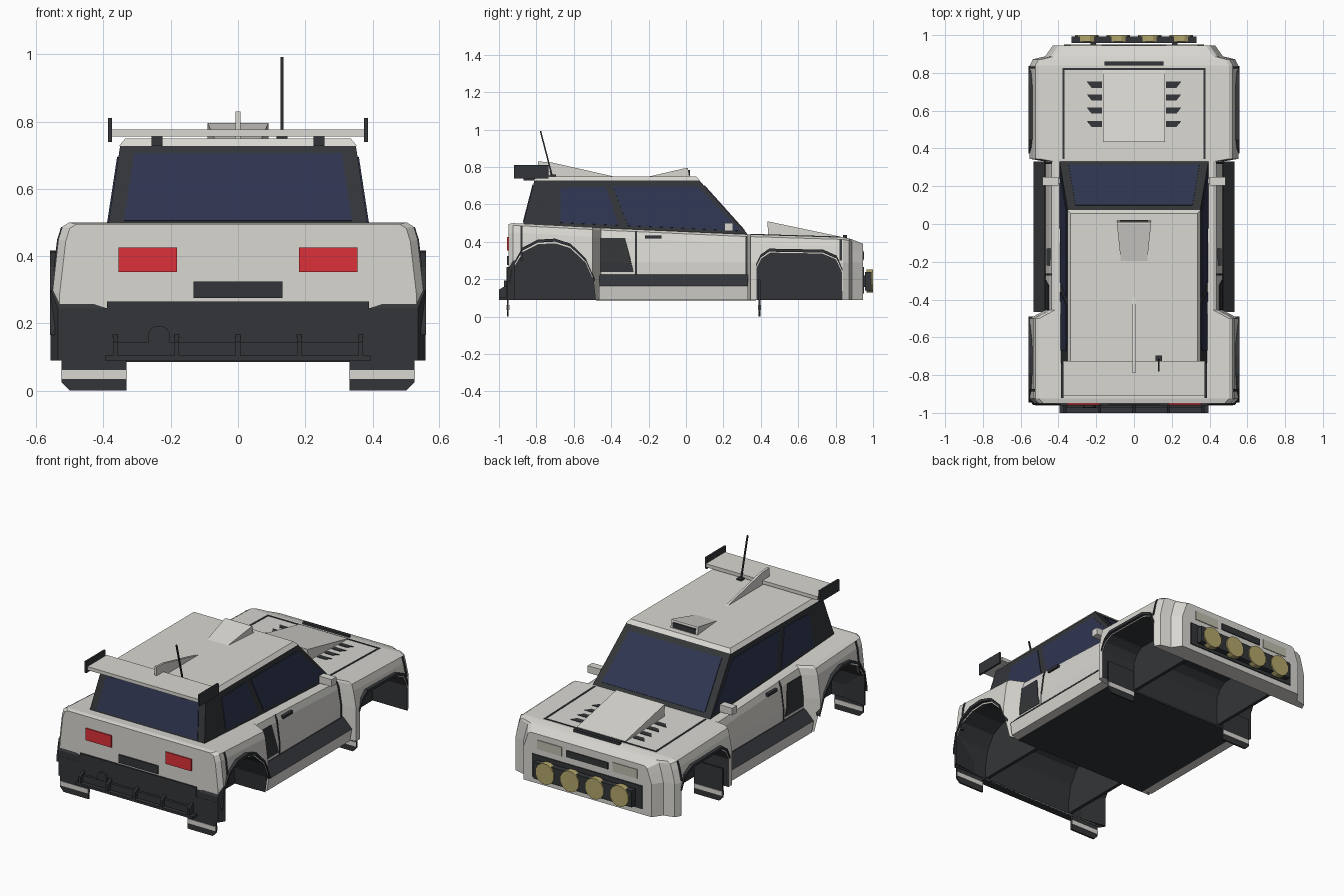
import bpy, bmesh, math
from mathutils import Vector

if "Cube" in bpy.data.objects:
    bpy.data.objects.remove(bpy.data.objects["Cube"])

def material(name, r, g, b):
    m = bpy.data.materials.new(name)
    m.diffuse_color = (r, g, b, 1)
    m.use_nodes = True
    m.node_tree.nodes["Principled BSDF"].inputs["Base Color"].default_value = m.diffuse_color
    return m

WHITE = material("off_white", .69, .68, .64)
DARK = material("dark_trim", .034, .036, .04)
GLASS = material("tinted_glass", .028, .036, .08)
RED = material("tail_red", .72, .03, .04)
LAMP = material("lamp_yellow", .45, .38, .15)
HEAD = material("headlight", .52, .51, .42)

def finish(name, bm, *mats):
    bmesh.ops.recalc_face_normals(bm, faces=bm.faces)
    me = bpy.data.meshes.new(name)
    bm.to_mesh(me)
    bm.free()
    for m in mats:
        me.materials.append(m)
    ob = bpy.data.objects.new(name, me)
    bpy.context.collection.objects.link(ob)
    return ob

def hulls(name, groups, mat, mirror=False):
    """One object from several convex pieces, optionally mirrored in x."""
    bm = bmesh.new()
    for pts in groups:
        for s in ((1, -1) if mirror else (1,)):
            vs = [bm.verts.new((s * p[0], p[1], p[2])) for p in pts]
            r = bmesh.ops.convex_hull(bm, input=vs)
            junk = [g for g in r["geom_interior"] if isinstance(g, bmesh.types.BMVert)]
            bmesh.ops.delete(bm, geom=junk, context='VERTS')
    bmesh.ops.dissolve_limit(bm, angle_limit=.01, verts=bm.verts, edges=bm.edges)
    return finish(name, bm, mat)

def box(x0, x1, y0, y1, z0, z1):
    return [(x, y, z) for x in (x0, x1) for y in (y0, y1) for z in (z0, z1)]

def yz(profile, x0, x1):
    return [(x, y, z) for x in (x0, x1) for y, z in profile]

def xz(profile, y0, y1):
    return [(x, y, z) for y in (y0, y1) for x, z in profile]

def slab(pts, t=.004):
    """Thin plate centred on a planar outline."""
    v = [Vector(p) for p in pts]
    n = (v[1] - v[0]).cross(v[2] - v[0]).normalized() * t
    return [p + n for p in v] + [p - n for p in v]

def disc(x, y0, y1, z, r, n):
    a = [2 * math.pi * (i + .5) / n for i in range(n)]
    return xz([(x + r * math.cos(t), z + r * math.sin(t)) for t in a], y0, y1)

# Main body: half sections lofted along y (y, half width, top height)
stations = [(-.95, .53, .495), (-.925, .552, .5), (-.50, .552, .478), (-.455, .468, .475),
            (.33, .468, .44), (.345, .552, .44), (.84, .552, .425), (.872, .535, .418),
            (.888, .47, .413), (.945, .43, .39)]
bm = bmesh.new()
rings = []
for y, w, t in stations:
    half = [(w, .09), (w, .29), (w - .018, t - .05), (w - .03, t - .012), (w - .05, t)]
    rings.append([bm.verts.new((x, y, z)) for x, z in half] +
                 [bm.verts.new((-x, y, z)) for x, z in reversed(half)])
for a, b in zip(rings, rings[1:]):
    for i in range(10):
        j = (i + 1) % 10
        bm.faces.new((a[i], a[j], b[j], b[i]))
bm.faces.new(rings[0])
bm.faces.new(rings[-1])
body = finish("body_shell", bm, WHITE, DARK)

# Wheel arches cut right through, with inner walls and dark lips
rear_arch = [(-.48, .05), (-.495, .19), (-.54, .29), (-.62, .365), (-.70, .39), (-.79, .385),
             (-.87, .345), (-.92, .26), (-.938, .17), (-.938, .05)]
front_arch = [(.38, .05), (.38, .26), (.405, .31), (.45, .34), (.73, .335), (.80, .305),
              (.83, .24), (.835, .05)]
for name, arch in (("rear", rear_arch), ("front", front_arch)):
    cutter = hulls(name + "_arch_cutter", [yz(arch, -.7, .7)], WHITE)
    cutter.data.materials.append(DARK)
    for p in cutter.data.polygons:
        p.material_index = 1
    cutter.hide_render = True
    mod = body.modifiers.new("arch", 'BOOLEAN')
    mod.operation, mod.solver, mod.object = 'DIFFERENCE', 'EXACT', cutter
    bpy.context.view_layer.objects.active = body
    bpy.ops.object.modifier_apply(modifier=mod.name)
    bpy.data.objects.remove(cutter)
    wall = [(y, max(z, .09)) for y, z in arch]
    hulls(name + "_arch_wall", [yz(wall, .30, .32)], DARK, True)
    cy = (arch[0][0] + arch[-1][0]) / 2
    out = [(cy + (y - cy) * 1.03, z * 1.07) for y, z in arch[1:-1]]
    hulls(name + "_arch_lip", [yz([p, q, (p[0], p[1] - .016), (q[0], q[1] - .016)], .525, .559)
                               for p, q in zip(out, out[1:])], DARK, True)
hulls("floor_pan", [box(-.46, .46, -.48, .375, .086, .096)], DARK)

# Cabin in dark trim, planes set by height
def cx(z): return .385 - (z - .5) * .152
def rear_y(z): return -.87 + (z - .5) * .26
def front_y(z): return .33 - (z - .44) * .897
hulls("cabin", [[(s * cx(z), f(z), z) for s in (1, -1)
                 for f, z in ((rear_y, .48), (rear_y, .73), (front_y, .43), (front_y, .73))]], DARK)
hulls("roof", [[(s * x, y, z) for s in (1, -1) for x, y, z in
                ((.353, -.815, .728), (.353, .075, .728), (.335, -.80, .75), (.335, .055, .75))]], WHITE)
side_glass = [[(-.67, .69), (-.43, .695), (-.36, .488), (-.67, .502)],
              [(-.39, .695), (.06, .695), (.295, .458), (-.31, .486)]]
hulls("side_windows", [slab([(cx(z), y, z) for y, z in g]) for g in side_glass], GLASS, True)
for name, f, lo, hi in (("windscreen", front_y, .46, .70), ("rear_window", rear_y, .505, .705)):
    hulls(name, [slab([(s * (cx(z) - .045), f(z), z) for s, z in
                       ((1, lo), (-1, lo), (-1, hi), (1, hi))])], GLASS)

# Roof scoop, fin, spoiler, antenna
hulls("roof_scoop", [[(s * x, y, z) for s in (1, -1) for x, y, z in
      ((.09, .02, .745), (.09, .01, .795), (.07, -.195, .75), (.07, -.195, .745), (.09, -.0, .795))]], WHITE)
hulls("roof_scoop_opening", [box(-.075, .075, .01, .021, .753, .783)], DARK)
hulls("roof_fin", [yz([(-.79, .75), (-.79, .83), (-.72, .825), (-.38, .748)], -.007, .007)], WHITE)
hulls("spoiler_wing", [box(-.375, .375, -.91, -.725, .755, .776)], WHITE)
hulls("spoiler_ends", [box(.374, .386, -.92, -.735, .74, .81)], DARK, True)
hulls("spoiler_mounts", [box(.225, .257, -.87, -.77, .728, .757)], DARK, True)
hulls("antenna", [box(.115, .147, -.73, -.695, .748, .76),
                  [(.131 + dx, y + dy, z) for y, z in ((-.715, .75), (-.778, .992))
                   for dx in (-.004, .004) for dy in (-.004, .004)]], DARK)

# Hood scoop, vents and seams lying on the sloping hood
def hood(y): return .44 - .0303 * (y - .345)
def on_hood(pts, t=.003): return slab([(x, y, hood(y)) for x, y in pts], t)
hulls("hood_scoop", [[(s * .163, y, z) for s in (1, -1) for y, z in
                      ((.44, .43), (.435, .51), (.815, .42), (.815, .43))]], WHITE)
hulls("hood_vents", [on_hood([(.17, y - .016), (.225, y - .016), (.25, y + .016), (.17, y + .016)])
                     for y in (.53, .60, .67, .737)], DARK, True)
hulls("hood_seams", [on_hood([(.367, .345), (.378, .345), (.378, .825), (.367, .825)]),
                     on_hood([(0, .815), (.378, .815), (.378, .825), (0, .825)])], DARK, True)
hulls("hood_lip", [box(-.155, .155, .84, .86, .415, .437)], DARK)

# Nose: headlights, grille, lamp bar
hulls("headlights", [slab([(.17, .946, .30), (.335, .946, .30), (.335, .946, .355), (.17, .946, .355)])],
      HEAD, True)
hulls("grille", [box(-.14, .14, .93, .951, .305, .345), box(-.37, .37, .93, .951, .125, .265)], DARK)
hulls("lamp_bar", [box(-.33, .33, .958, .992, .14, .24)], DARK)
hulls("lamp_bar_brackets", [box(.2, .23, .94, .96, .16, .22)], DARK, True)
hulls("round_lamps", [disc(x, .965, 1, .19, .064, 12) for x in (.083, .25)], LAMP, True)

# Tail: lights, plate, dark bumper with ribs
hulls("tail_lights", [box(.182, .355, -.957, -.94, .353, .425)], RED, True)
hulls("tail_plate", [box(-.132, .132, -.957, -.94, .275, .325)], DARK)
hulls("rear_bumper", [box(-.39, .39, -.96, -.94, .09, .265), box(-.534, .534, -.958, -.94, .09, .21)], DARK)
hulls("bumper_corners", [[(x, y, z) for x, y, h in ((.39, -.957, .245), (.535, -.957, .245),
      (.557, -.925, .30), (.557, -.915, .30), (.39, -.94, .245)) for z in (.09, h)]], DARK, True)
hulls("bumper_step", [box(-.395, .395, -1, -.95, .09, .105), box(-.36, .36, -.975, -.95, .105, .145)], DARK)
hulls("bumper_ribs", [yz([(-1, .1), (-1, .145), (-.955, .17), (-.955, .1)], x - .007, x + .007)
                      for x in (-.365, -.182, 0, .182, .365)], DARK)
hulls("tow_ring", [disc(-.235, -.972, -.95, .16, .034, 12)], DARK)

# Sides: sills, door seams, rear vent panel, handles, mirrors
hulls("sills", [xz([(.45, .09), (.52, .09), (.532, .165), (.45, .165)], -.465, .332)], WHITE, True)
hulls("sill_tops", [xz([(.45, .225), (.474, .225), (.533, .165), (.45, .165)], -.462, .332)], DARK, True)
hulls("side_panels", [[(x + d, y, z) for y, x, z in
      ((-.46, .470, .24), (-.28, .470, .24), (-.46, .470, .29), (-.295, .470, .29),
       (-.325, .454, .42), (-.46, .454, .42)) for d in (0, -.02)]], DARK, True)
hulls("door_seams", [[(x + d, y + e, z) for x, z in ((.470, .2), (.470, .29), (.452, top - .04), (.438, top - .01))
                      for d in (0, -.02) for e in (-.005, .005)]
                     for y, top in ((-.268, .467), (.322, .441))], DARK, True)
hulls("fender_seams", [[(x + d, y + e, z) for x, z in ((.553, .30), (.536, top - .05), (.524, top - .012))
                        for d in (.002, -.02) for e in (-.006, .006)]
                       for y, top in ((-.88, .498), (.828, .4255))], DARK, True)
hulls("door_handles", [box(.43, .462, -.22, -.13, .418, .434)], DARK, True)
hulls("mirrors", [box(.40, .485, .205, .25, .457, .5), box(.37, .41, .215, .24, .46, .475)], WHITE, True)

# Mud flaps with white stripe
flap = [(.332, .2), (.332, 0), (.50, 0), (.524, .025), (.524, .2)]
hulls("mud_flaps", [xz(flap, y - .005, y + .005) for y in (-.953, .392)], DARK, True)
hulls("flap_stripes", [box(.333, .523, y - .008, y + .008, .035, .062) for y in (-.953, .392)], WHITE, True)
